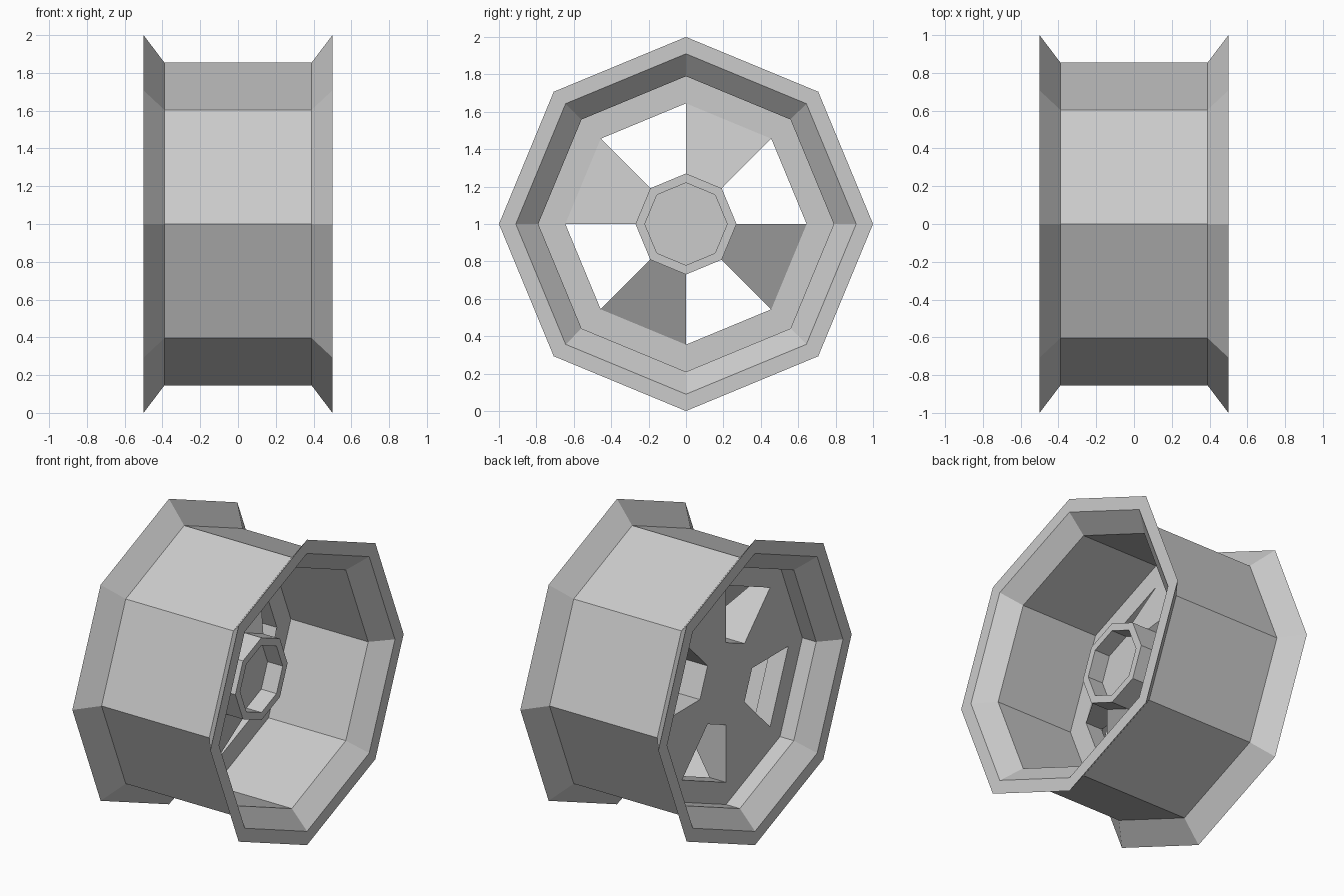
import bpy, bmesh, math

if "Cube" in bpy.data.objects:
    bpy.data.objects.remove(bpy.data.objects["Cube"])

SIDES = 8
CENTRE_Z = 1.0


def sweep(name, profile, sectors=range(SIDES), capped=False):
    """Sweep a closed (x, radius) profile about the x axis over the given 45 degree sectors."""
    bm = bmesh.new()

    def ring(i):
        a = i * 2 * math.pi / SIDES
        return [bm.verts.new((x, r * math.cos(a), CENTRE_Z + r * math.sin(a)))
                for x, r in profile]

    n = len(profile)
    for s in sectors:
        a, b = ring(s), ring(s + 1)
        for k in range(n):
            m = (k + 1) % n
            if profile[k][1] == 0 and profile[m][1] == 0:
                continue
            if profile[k][1] == 0:
                bm.faces.new((a[k], a[m], b[m]))
            elif profile[m][1] == 0:
                bm.faces.new((a[k], a[m], b[k]))
            else:
                bm.faces.new((a[k], a[m], b[m], b[k]))
        if capped:
            bm.faces.new(a)
            bm.faces.new(b)
    bmesh.ops.remove_doubles(bm, verts=bm.verts, dist=0.0005)
    bmesh.ops.recalc_face_normals(bm, faces=bm.faces)
    # merge coplanar sectors of the flat discs on the axis
    bmesh.ops.dissolve_limit(bm, angle_limit=math.radians(1),
                             verts=bm.verts, edges=bm.edges)
    mesh = bpy.data.meshes.new(name)
    bm.to_mesh(mesh)
    bm.free()
    obj = bpy.data.objects.new(name, mesh)
    bpy.context.collection.objects.link(obj)
    return obj


BACK, WEB = -0.29, -0.17      # the two faces of the wheel disc
HUB_R, HOLE_R = 0.27, 0.645   # inner and outer radius of the openings

# rim barrel with flared lips and an inward flange
sweep("rim", [
    (0.5, 1.0), (0.39, 0.855), (-0.39, 0.855), (-0.5, 1.0),
    (-0.5, 0.91), (-0.39, 0.79), (BACK, 0.79), (BACK, HOLE_R),
    (WEB, HOLE_R), (WEB, 0.79), (0.39, 0.79), (0.5, 0.91)])

# hub with a recessed cup
sweep("hub", [
    (BACK, 0), (BACK, HUB_R), (0.17, HUB_R), (0.17, 0.22), (0.06, 0.22), (0.06, 0)])

# four wedge spokes, sloping up from flange to hub
for s in (1, 3, 5, 7):
    sweep(f"spoke_{s // 2 + 1}", [
        (BACK, HUB_R), (BACK, HOLE_R), (WEB, HOLE_R), (0.05, HUB_R)],
        sectors=[s], capped=True)
